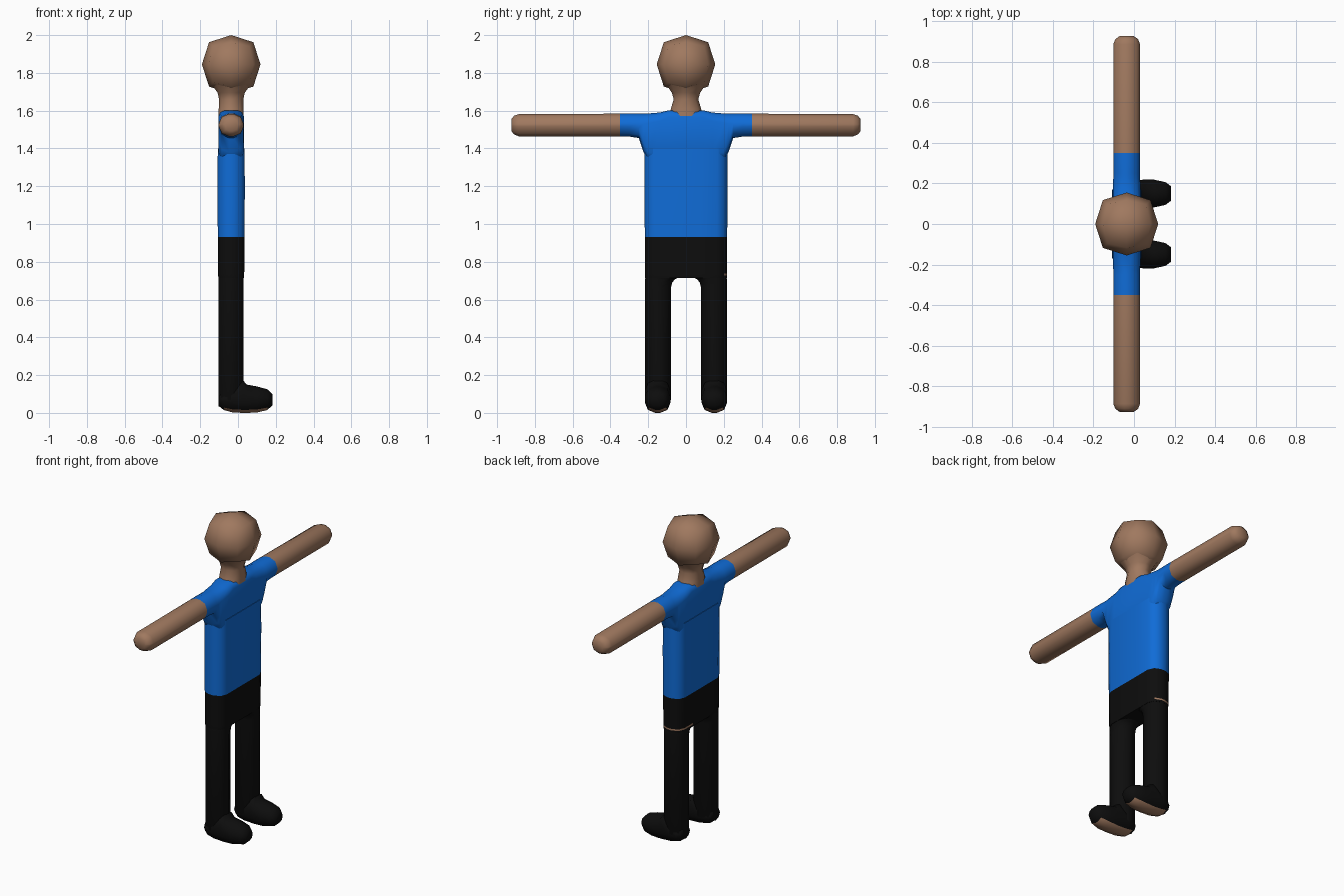
import bpy, bmesh, math
from mathutils import Vector

if "Cube" in bpy.data.objects:
    bpy.data.objects.remove(bpy.data.objects["Cube"])

CX = -0.036  # body centre line in x


def material(name, rgb):
    m = bpy.data.materials.new(name)
    m.diffuse_color = (*rgb, 1)
    m.use_nodes = True
    m.node_tree.nodes["Principled BSDF"].inputs["Base Color"].default_value = m.diffuse_color
    return m


SKIN, BLUE, BLACK = range(3)
MATS = [material("skin", (0.35, 0.19, 0.115)),
        material("shirt_blue", (0.005, 0.15, 0.68)),
        material("trouser_black", (0.004, 0.004, 0.004))]


def rounded_rect(u, v, hu, hv, r):
    """Twelve-point rounded rectangle."""
    pts = []
    for q, (su, sv) in enumerate([(1, 1), (-1, 1), (-1, -1), (1, -1)]):
        for k in range(3):
            a = math.radians(90 * q + 45 * k)
            pts.append((u + su * (hu - r) + r * math.cos(a),
                        v + sv * (hv - r) + r * math.sin(a)))
    return pts


def finish(name, bm, rule):
    bmesh.ops.recalc_face_normals(bm, faces=bm.faces)
    bm.normal_update()
    for f in bm.faces:
        f.material_index = rule(f.calc_center_median(), f.normal)
    me = bpy.data.meshes.new(name)
    bm.to_mesh(me)
    bm.free()
    ob = bpy.data.objects.new(name, me)
    bpy.context.collection.objects.link(ob)
    for m in MATS:
        me.materials.append(m)
    bpy.ops.object.select_all(action='DESELECT')
    ob.select_set(True)
    bpy.context.view_layer.objects.active = ob
    bpy.ops.object.shade_smooth_by_angle(angle=math.radians(60))
    return ob


def loft(axis, sections):
    """Skin sections (position, u, v, half u, half v, radius) along an axis."""
    place = {'x': lambda t, u, v: (t, u, v),
             'y': lambda t, u, v: (u, t, v),
             'z': lambda t, u, v: (u, v, t)}[axis]
    bm = bmesh.new()
    rings = [[bm.verts.new(place(t, *p)) for p in rounded_rect(*s)]
             for t, *s in sections]
    for a, b in zip(rings, rings[1:]):
        for i in range(12):
            j = (i + 1) % 12
            bm.faces.new((a[i], a[j], b[j], b[i]))
    bm.faces.new(rings[0])
    bm.faces.new(rings[-1])
    return bm


# Torso and hips, with a thin bare band on one hip
torso = loft('z', [(z, CX, 0, hx, hy, 0.055) for z, hx, hy in [
    (0.715, 0.068, 0.216), (0.727, 0.069, 0.217), (0.737, 0.069, 0.217),
    (0.93, 0.071, 0.218), (1.2, 0.072, 0.22), (1.40, 0.071, 0.22)]])
bmesh.ops.bisect_plane(torso, geom=torso.verts[:] + torso.edges[:] + torso.faces[:],
                       plane_co=(0, 0.08, 0), plane_no=(0, 1, 0))


def torso_rule(c, n):
    if c.z > 0.93:
        return BLUE
    if 0.727 < c.z < 0.737 and c.y > 0.08 and n.x < 0.8:
        return SKIN
    return BLACK


finish("torso", torso, torso_rule)

# Shoulders, sleeves and arms: (y, low z, high z, half depth, corner radius)
half = [(0.09, 1.32, 1.602, 0.068, 0.035), (0.14, 1.32, 1.59, 0.068, 0.045),
        (0.20, 1.33, 1.585, 0.067, 0.05), (0.225, 1.38, 1.585, 0.066, 0.055),
        (0.25, 1.455, 1.585, 0.066, 0.055), (0.30, 1.463, 1.585, 0.066, 0.053),
        (0.35, 1.464, 1.584, 0.066, 0.053), (0.885, 1.464, 1.582, 0.066, 0.053),
        (0.91, 1.474, 1.573, 0.056, 0.045), (0.925, 1.492, 1.555, 0.035, 0.028)]
spans = [(-y, *s) for y, *s in reversed(half)] + half
arms = loft('y', [(y, CX, (lo + hi) / 2, hx, (hi - lo) / 2, r)
                  for y, lo, hi, hx, r in spans])
finish("shoulders_and_arms", arms, lambda c, n: BLUE if abs(c.y) < 0.35 else SKIN)

# Neck
neck = loft('z', [(z, CX, 0, hx, hy, hx * 0.85) for z, hx, hy in [
    (1.57, 0.066, 0.088), (1.61, 0.066, 0.08), (1.66, 0.064, 0.065),
    (1.695, 0.072, 0.075), (1.74, 0.105, 0.105)]])
finish("neck", neck, lambda c, n: SKIN)

# Head: rounded cube
head = bmesh.new()
bmesh.ops.create_cube(head, size=2)
bmesh.ops.subdivide_edges(head, edges=head.edges[:], cuts=1, use_grid_fill=True)
for v in head.verts:
    v.co = v.co.normalized() * (0.155 if max(map(abs, v.co.normalized())) > 0.9 else 0.166)
    v.co += Vector((CX, 0, 1.845))
finish("head", head, lambda c, n: SKIN)

for side, s in (("left", 1), ("right", -1)):
    # Leg, widening inwards at the crotch
    leg = [(0.035, 0.10, 0.195), (0.07, 0.08, 0.216), (0.66, 0.08, 0.216),
           (0.69, 0.073, 0.216), (0.708, 0.058, 0.216), (0.72, 0.03, 0.215)]
    bm = loft('z', [(z, CX - 0.001, s * (a + b) / 2, 0.067, (b - a) / 2, 0.055)
                    for z, a, b in leg])
    finish(side + "_leg", bm, lambda c, n: BLACK)

    # Foot pointing forwards, bare underneath
    foot = [(-0.10, 0.035, 0.10, 0.045, 0.03), (-0.075, 0.015, 0.12, 0.06, 0.045),
            (-0.03, 0.003, 0.15, 0.067, 0.055), (0.025, 0.0, 0.175, 0.067, 0.055),
            (0.045, 0.0, 0.15, 0.068, 0.055), (0.10, 0.002, 0.14, 0.068, 0.055),
            (0.155, 0.015, 0.125, 0.056, 0.045), (0.182, 0.04, 0.10, 0.036, 0.027)]
    bm = loft('x', [(x, s * 0.15, (lo + hi) / 2, hy, (hi - lo) / 2, r)
                    for x, lo, hi, hy, r in foot])
    finish(side + "_foot", bm, lambda c, n: SKIN if n.z < -0.75 else BLACK)
